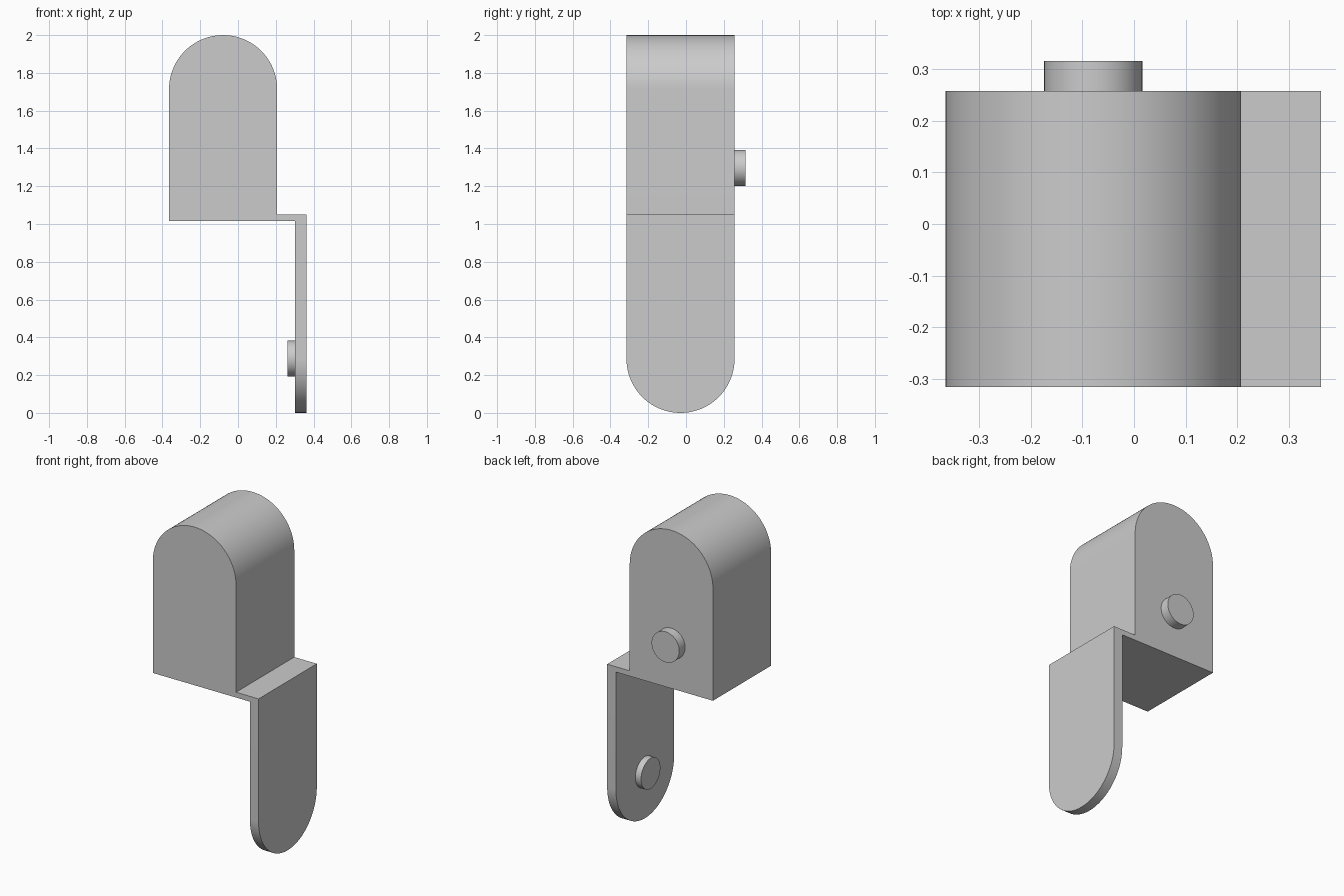
import bpy, bmesh, math

cube = bpy.data.objects.get("Cube")
if cube:
    bpy.data.objects.remove(cube, do_unlink=True)

# Single plain grey for the whole model
grey = bpy.data.materials.new("plain grey")
grey.use_nodes = True
colour = (0.6, 0.6, 0.6, 1)
grey.diffuse_color = colour
grey.node_tree.nodes["Principled BSDF"].inputs["Base Color"].default_value = colour


def arc(cx, cz, radius, start, end, steps):
    """Points of an arc, angles in degrees."""
    angles = [math.radians(start + (end - start) * i / steps) for i in range(steps + 1)]
    return [(cx + radius * math.cos(a), cz + radius * math.sin(a)) for a in angles]


def extrude_profile(name, profile, axis, low, high):
    """Extrude a closed profile (horizontal, z) along x or y."""
    bm = bmesh.new()
    if axis == "y":
        verts = [bm.verts.new((u, low, z)) for u, z in profile]
        offset = (0, high - low, 0)
    else:
        verts = [bm.verts.new((low, u, z)) for u, z in profile]
        offset = (high - low, 0, 0)
    face = bm.faces.new(verts)
    result = bmesh.ops.extrude_face_region(bm, geom=[face], use_keep_orig=True)
    moved = [g for g in result["geom"] if isinstance(g, bmesh.types.BMVert)]
    bmesh.ops.translate(bm, verts=moved, vec=offset)
    bmesh.ops.recalc_face_normals(bm, faces=bm.faces)
    mesh = bpy.data.meshes.new(name)
    bm.to_mesh(mesh)
    bm.free()
    mesh.materials.append(grey)
    obj = bpy.data.objects.new(name, mesh)
    bpy.context.collection.objects.link(obj)
    bpy.ops.object.select_all(action="DESELECT")
    obj.select_set(True)
    bpy.context.view_layer.objects.active = obj
    bpy.ops.object.shade_smooth_by_angle(angle=math.radians(30))
    return obj


RADIUS = 0.286
BODY_X, MID_Y = -0.079, -0.029
FRONT, BACK = MID_Y - RADIUS, MID_Y + RADIUS
BASE, LEDGE_TOP = 1.017, 1.05
PLATE_IN, PLATE_OUT = 0.302, 0.362
PEG_RADIUS = 0.095

# Round-topped body with the thin ledge reaching out to its left
body = arc(BODY_X, 2 - RADIUS, RADIUS, 0, 180, 64)
body += [(BODY_X - RADIUS, BASE), (PLATE_IN, BASE),
         (PLATE_IN, LEDGE_TOP), (BODY_X + RADIUS, LEDGE_TOP)]
extrude_profile("body_with_ledge", body, "y", FRONT, BACK)

# Hanging plate with a round lower end
plate = arc(MID_Y, RADIUS, RADIUS, 180, 360, 64)
plate += [(BACK, LEDGE_TOP), (FRONT, LEDGE_TOP)]
extrude_profile("hanging_plate", plate, "x", PLATE_IN, PLATE_OUT)

# Round pegs on the back of the body and the inside of the plate
back_peg = arc(BODY_X, 1.297, PEG_RADIUS, 0, 360, 48)[:-1]
extrude_profile("back_peg", back_peg, "y", BACK, 0.315)
plate_peg = arc(MID_Y, 0.288, PEG_RADIUS, 0, 360, 48)[:-1]
extrude_profile("plate_peg", plate_peg, "x", 0.263, PLATE_IN)
